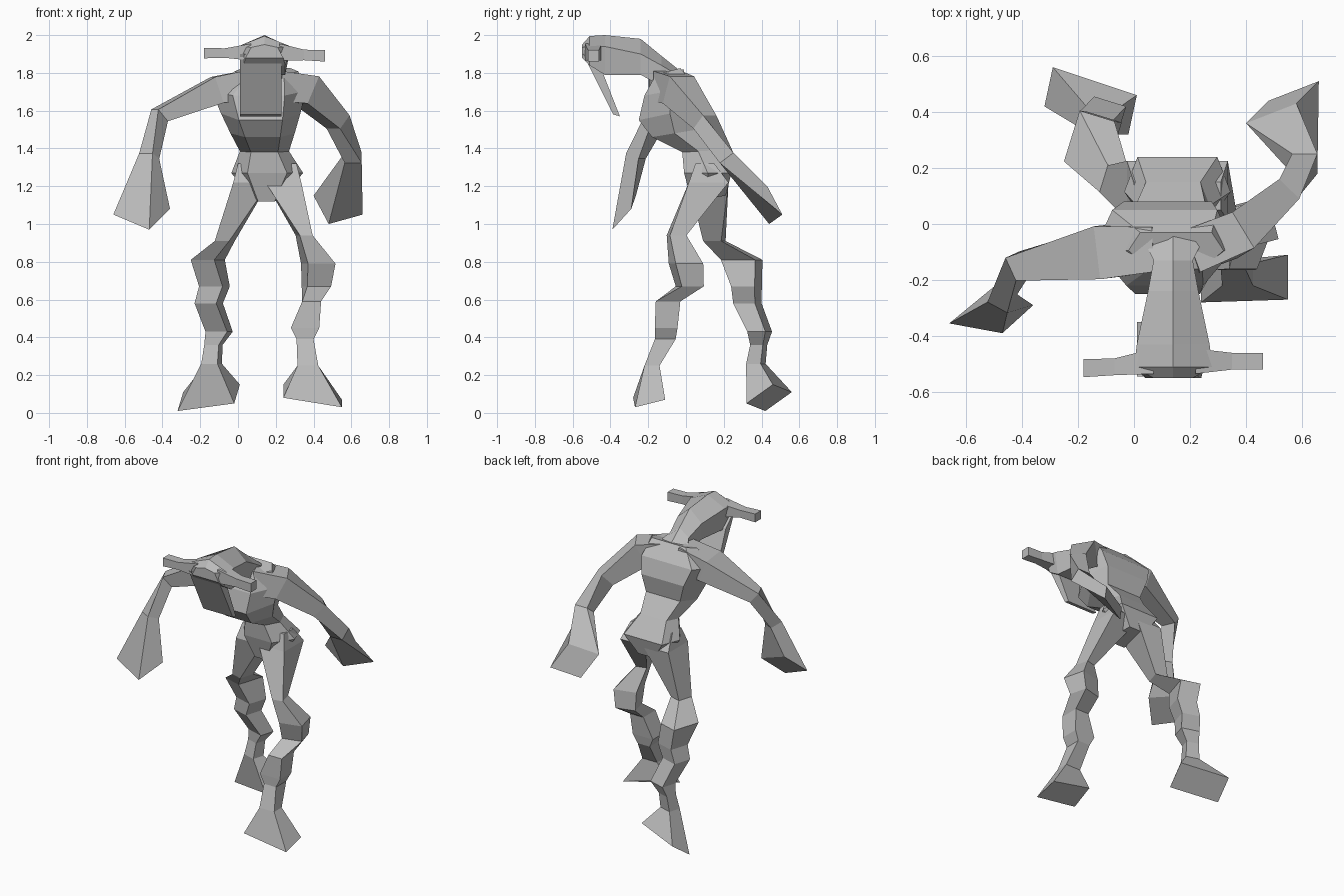
import bpy
import bmesh
from math import sin, cos
from mathutils import Vector

if "Cube" in bpy.data.objects:
    bpy.data.objects.remove(bpy.data.objects["Cube"], do_unlink=True)

# Single plain clay colour
clay = bpy.data.materials.new("clay_grey")
clay.use_nodes = True
colour = (0.5, 0.5, 0.5, 1)
clay.diffuse_color = colour
clay.node_tree.nodes["Principled BSDF"].inputs["Base Color"].default_value = colour

CORNERS = ((-1, -1), (1, -1), (1, 1), (-1, 1))


def loft(name, rings):
    """Skin a list of equal-sized point rings and cap both ends."""
    bm = bmesh.new()
    loops = [[bm.verts.new(p) for p in ring] for ring in rings]
    for low, high in zip(loops, loops[1:]):
        for i in range(len(low)):
            j = (i + 1) % len(low)
            bm.faces.new((low[i], low[j], high[j], high[i]))
    bm.faces.new(loops[0])
    bm.faces.new(loops[-1])
    bmesh.ops.recalc_face_normals(bm, faces=bm.faces)
    mesh = bpy.data.meshes.new(name)
    bm.to_mesh(mesh)
    bm.free()
    mesh.materials.append(clay)
    obj = bpy.data.objects.new(name, mesh)
    bpy.context.collection.objects.link(obj)
    return obj


def level_ring(x, y, z, half_x, half_y, yaw=0):
    """Horizontal rectangle, optionally turned about its centre."""
    c, s = cos(yaw), sin(yaw)
    return [(x + a * half_x * c - b * half_y * s,
             y + a * half_x * s + b * half_y * c, z) for a, b in CORNERS]


def side_ring(x, y, z, half_y, half_z):
    return [(x, y + a * half_y, z + b * half_z) for a, b in CORNERS]


def torso_ring(x, half, front, back):
    """Six-sided ring through a front and a back point, given as (y, z)."""
    (fy, fz), (by, bz) = front, back
    side = ((fy + by) / 2, (fz + bz) / 2)
    outline = ((-1, side), (-.55, front), (.55, front),
               (1, side), (.75, back), (-.75, back))
    return [(x + k * half, y, z) for k, (y, z) in outline]


def limb(path, end):
    """Four-sided rings square to a path of (centre, width, height)."""
    centres = [Vector(p[0]) for p in path]
    target = sum((Vector(p) for p in end), Vector()) / len(end)
    centres.append(target)
    rings = []
    for i, (_, width, height) in enumerate(path):
        along = (centres[i + 1] - centres[max(i - 1, 0)]).normalized()
        side = along.cross(Vector((0, 0, 1))).normalized()
        up = side.cross(along)
        rings.append([centres[i] + side * a * width + up * b * height
                      for a, b in CORNERS])
    return rings + [end]


# Torso, hunched forward over the pelvis
loft("torso", [
    torso_ring(.15, .17, (-.16, 1.79), (-.03, 1.825)),
    torso_ring(.11, .25, (-.22, 1.68), (.05, 1.73)),
    torso_ring(.12, .21, (-.25, 1.55), (.08, 1.62)),
    torso_ring(.13, .17, (-.18, 1.46), (.06, 1.50)),
    torso_ring(.14, .13, (-.02, 1.38), (.15, 1.39)),
    torso_ring(.155, .19, (-.01, 1.27), (.24, 1.27)),
    torso_ring(.15, .08, (.03, 1.12), (.21, 1.15)),
])

# Neck and head: ridge, cheeks and a flat underside
head = []
for y, top, cheek, cheek_z, jaw, jaw_z in (
        (-.03, 1.81, .12, 1.78, .09, 1.66),
        (-.13, 1.89, .07, 1.84, .07, 1.73),
        (-.24, 1.98, .09, 1.90, .085, 1.79),
        (-.43, 2.0, .13, 1.94, .11, 1.79),
        (-.51, 1.995, .14, 1.94, .11, 1.84),
        (-.55, 1.95, .07, 1.935, .10, 1.88)):
    outline = ((0, top), (-cheek, cheek_z), (-jaw, jaw_z),
               (jaw, jaw_z), (cheek, cheek_z))
    head.append([(.14 + x, y, z) for x, z in outline])
loft("head", head)

# Long flat face plate hanging below the brow
plate = ((-.545, 1.90), (-.44, 1.80), (-.35, 1.57), (-.385, 1.58))
loft("face_plate", [[(x, y, z) for y, z in plate] for x in (.01, .23)])

# Horns spread to either side
loft("right_horn", [side_ring(.07, -.49, 1.91, .045, .045),
                    side_ring(-.07, -.51, 1.905, .03, .025),
                    side_ring(-.18, -.515, 1.905, .032, .028)])
loft("left_horn", [side_ring(.22, -.49, 1.91, .045, .045),
                   side_ring(.35, -.49, 1.895, .03, .028),
                   side_ring(.46, -.49, 1.89, .03, .03)])

# Arms, each flaring into a wedge-shaped hand
loft("left_arm", limb(
    [((.20, -.10, 1.73), .08, .08), ((.36, -.04, 1.71), .075, .08),
     ((.53, .10, 1.54), .05, .05), ((.61, .215, 1.35), .045, .045)],
    [(.48, .44, 1.0), (.66, .51, 1.05), (.58, .43, 1.2), (.40, .36, 1.15)]))
loft("right_arm", limb(
    [((.08, -.09, 1.74), .08, .08), ((-.11, -.10, 1.71), .095, .072),
     ((-.415, -.15, 1.575), .045, .042), ((-.47, -.265, 1.36), .04, .04)],
    [(-.36, -.29, 1.08), (-.55, -.265, 1.15),
     (-.66, -.355, 1.05), (-.47, -.39, .97)]))

# Legs, lumpy at knee and shin, each flaring into a wedge-shaped foot
turn = .25
loft("left_leg", [
    level_ring(.25, .10, 1.32, .06, .05),
    level_ring(.24, .12, 1.22, .095, .105),
    level_ring(.35, -.05, .94, .035, .045, turn),
    level_ring(.425, .0, .79, .075, .075, turn),
    level_ring(.415, .02, .67, .065, .06, turn),
    level_ring(.39, -.095, .59, .05, .065),
    level_ring(.355, -.105, .45, .075, .06),
    level_ring(.355, -.11, .39, .045, .055),
    level_ring(.37, -.18, .25, .055, .04),
    [(.24, -.28, .08), (.55, -.27, .03), (.55, -.11, .07), (.24, -.14, .15)],
])
turn = -.3
loft("right_leg", [
    level_ring(.06, .10, 1.32, .06, .05),
    level_ring(.07, .12, 1.22, .095, .105),
    level_ring(-.07, .15, .91, .04, .05, turn),
    level_ring(-.16, .295, .81, .065, .095, turn),
    level_ring(-.125, .32, .67, .065, .065, turn),
    level_ring(-.155, .325, .58, .06, .06, turn),
    level_ring(-.10, .39, .43, .06, .05, turn),
    level_ring(-.13, .385, .36, .04, .035, turn),
    level_ring(-.14, .37, .26, .045, .04, turn),
    [(-.32, .42, .01), (-.02, .32, .05), (.01, .46, .15), (-.29, .56, .11)],
])
